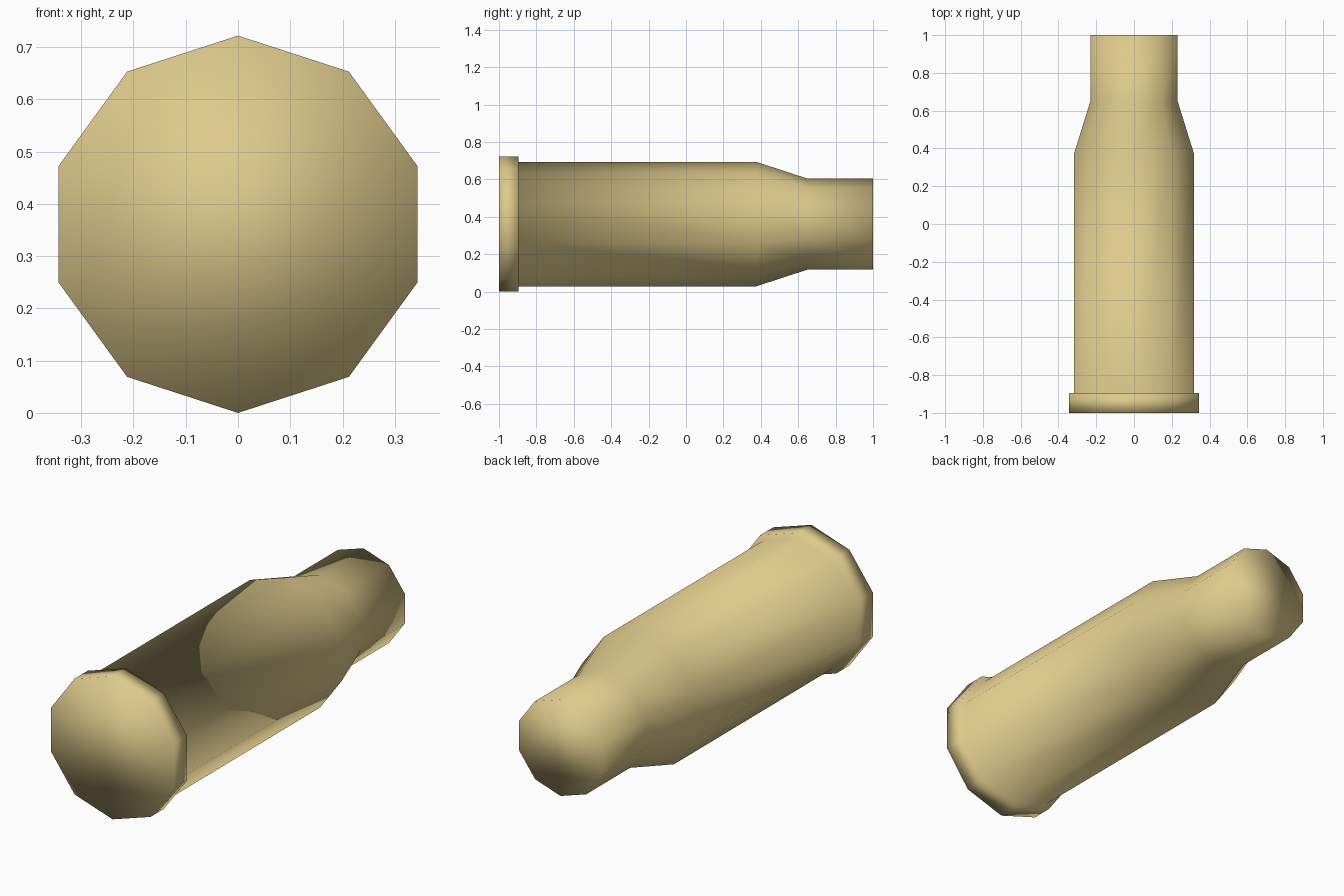
import bpy, bmesh, math

if "Cube" in bpy.data.objects:
    bpy.data.objects.remove(bpy.data.objects["Cube"])

SIDES = 10
CENTRE_Z = 0.361

# Outline along y: (position, radius)
PROFILE = [
    (-1.0, 0.361),    # base rim
    (-0.895, 0.361),
    (-0.895, 0.333),  # body
    (0.375, 0.333),
    (0.65, 0.243),    # shoulder to neck
    (1.0, 0.243),
]

brass = bpy.data.materials.new("pale brass")
brass.diffuse_color = (0.73, 0.59, 0.26, 1)
brass.use_nodes = True
brass.node_tree.nodes["Principled BSDF"].inputs["Base Color"].default_value = brass.diffuse_color

# Sweep the outline into ten-sided rings, then bridge and cap them
bm = bmesh.new()
rings = []
for y, r in PROFILE:
    angles = [math.tau * i / SIDES for i in range(SIDES)]
    rings.append([bm.verts.new((r * math.sin(a), y, CENTRE_Z + r * math.cos(a)))
                  for a in angles])
for a, b in zip(rings, rings[1:]):
    for i in range(SIDES):
        j = (i + 1) % SIDES
        bm.faces.new((a[i], a[j], b[j], b[i]))
bm.faces.new(rings[0])
bm.faces.new(rings[-1])
bmesh.ops.recalc_face_normals(bm, faces=bm.faces)
for f in bm.faces:
    f.smooth = True

mesh = bpy.data.meshes.new("cartridge_case")
bm.to_mesh(mesh)
bm.free()
mesh.materials.append(brass)
case = bpy.data.objects.new("cartridge_case", mesh)
bpy.context.collection.objects.link(case)
